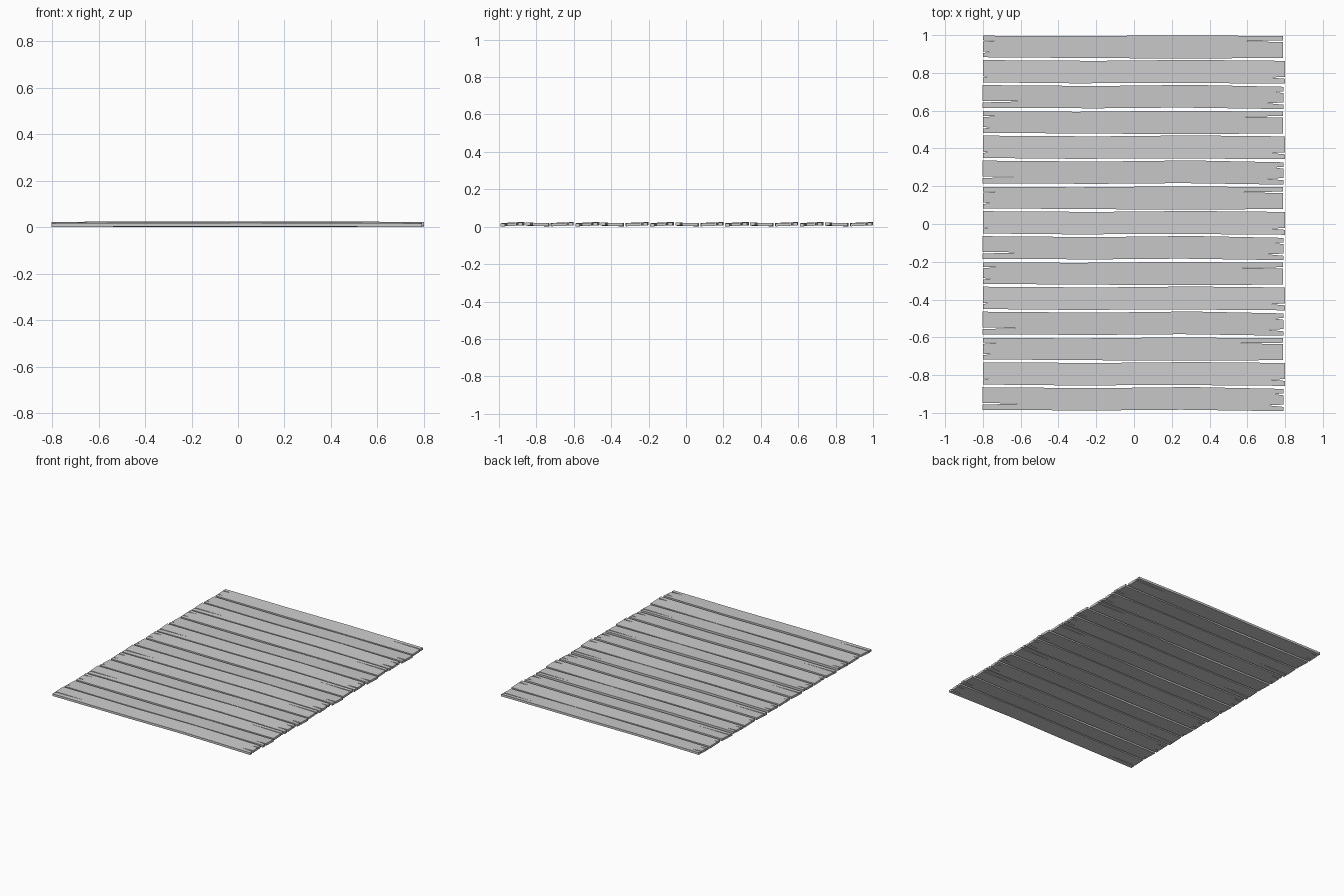
import bpy, bmesh
from mathutils import Vector

if "Cube" in bpy.data.objects:
    bpy.data.objects.remove(bpy.data.objects["Cube"])

PITCH = 0.1333
THICK = 0.016
BENDS = (-0.55, -0.28, 0.0, 0.25, 0.52)

# Each style: wavy long edges (x, y), end cracks (y, depth, half width), tilt across y
STYLES = [
    dict(low=[(-0.8, -0.056), (-0.3, -0.06), (0.25, -0.063), (0.79, -0.06)],
         high=[(0.79, 0.056), (0.2, 0.06), (-0.3, 0.055), (-0.8, 0.058)],
         right=[(0.028, 0.255, 0.004)],
         left=[(0.03, 0.07, 0.004), (-0.03, 0.045, 0.004)],
         tilt=0.04, bow=0.002),
    dict(low=[(-0.8, -0.056), (-0.3, -0.061), (0.2, -0.058), (0.8, -0.063)],
         high=[(0.8, 0.058), (0.3, 0.063), (-0.2, 0.058), (-0.8, 0.062)],
         right=[(-0.032, 0.08, 0.005)],
         left=[(-0.027, 0.028, 0.004)],
         tilt=-0.03, bow=-0.001),
    dict(low=[(-0.803, -0.057), (-0.2, -0.06), (0.25, -0.056), (0.792, -0.064)],
         high=[(0.792, 0.054), (0.3, 0.064), (-0.2, 0.058), (-0.803, 0.063)],
         right=[(-0.035, 0.085, 0.006), (0.025, 0.05, 0.005)],
         left=[(-0.025, 0.24, 0.004)],
         tilt=0.05, bow=0.002),
]


def notches(cracks, x, sign):
    """Thin wedge splits along a plank end, in outline order."""
    pts = []
    for y, depth, w in cracks:
        pts += [(x, y - sign * w), (x - sign * depth, y + 0.002), (x, y + sign * w)]
    return pts


def plank(index):
    s = STYLES[index % 3]
    outline = (s['low'] + notches(s['right'], s['low'][-1][0], 1)
               + s['high'] + notches(s['left'], s['low'][0][0], -1))
    bm = bmesh.new()
    face = bm.faces.new([bm.verts.new((x, y, 0)) for x, y in outline])
    ext = bmesh.ops.extrude_face_region(bm, geom=[face])
    for v in ext['geom']:
        if isinstance(v, bmesh.types.BMVert):
            v.co.z = THICK
    # cross cuts let the board warp
    for x in BENDS:
        bmesh.ops.bisect_plane(bm, geom=bm.verts[:] + bm.edges[:] + bm.faces[:],
                               plane_co=Vector((x, 0, 0)), plane_no=Vector((1, 0, 0)))
    for v in bm.verts:
        v.co.z += 0.0065 + s['tilt'] * v.co.y + s['bow'] * (1 - (v.co.x / 0.8) ** 2)
    bmesh.ops.triangulate(bm, faces=[f for f in bm.faces if len(f.verts) > 4])
    bmesh.ops.recalc_face_normals(bm, faces=bm.faces)
    name = f"plank_{index + 1:02d}"
    mesh = bpy.data.meshes.new(name)
    bm.to_mesh(mesh)
    bm.free()
    obj = bpy.data.objects.new(name, mesh)
    obj.location = (0, 0.939 - PITCH * index, -0.002)
    bpy.context.collection.objects.link(obj)


# Row of fifteen boards, three styles repeating
for i in range(15):
    plank(i)
